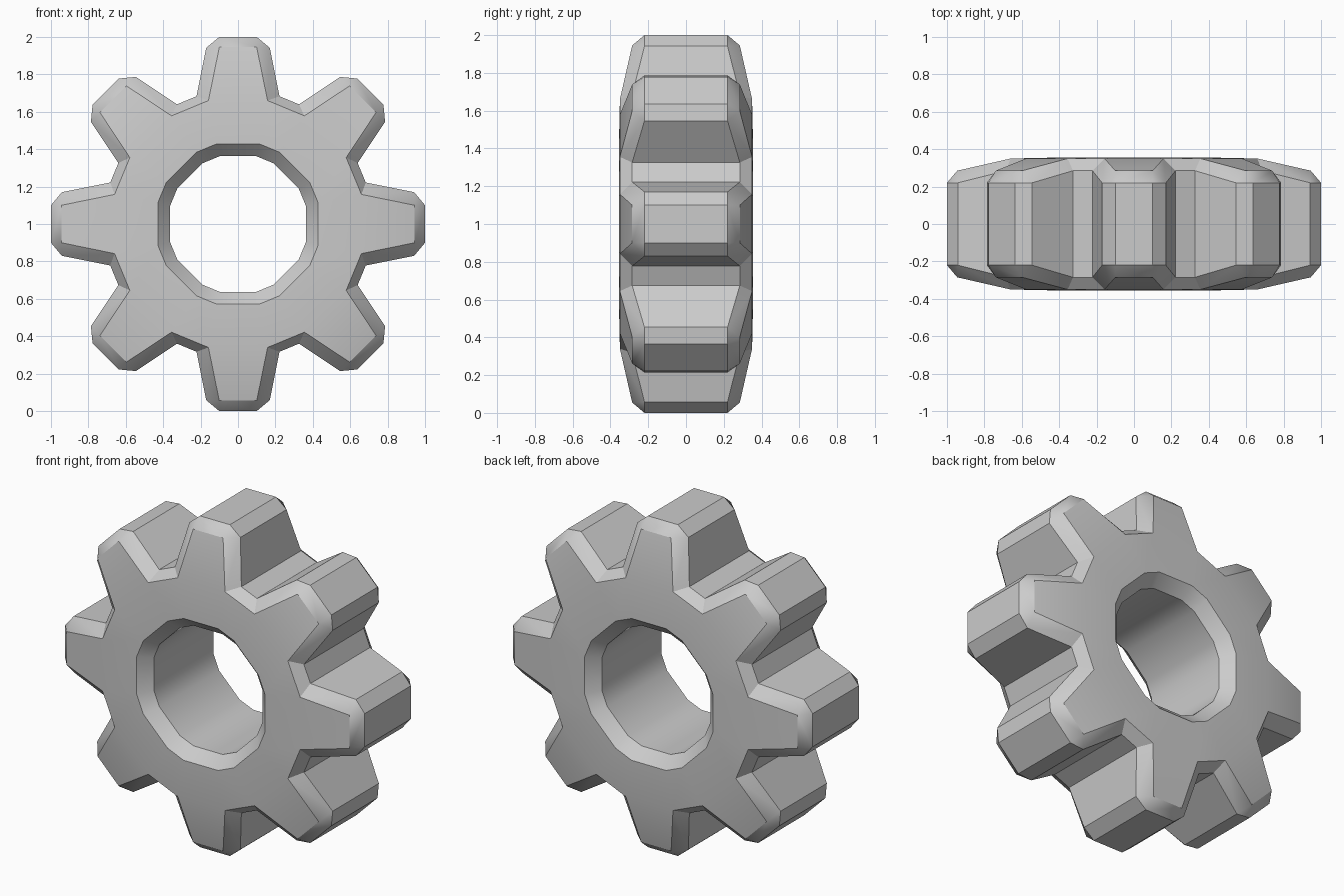
import bpy, bmesh, math

if "Cube" in bpy.data.objects:
    bpy.data.objects.remove(bpy.data.objects["Cube"])

TEETH = 8
# Half-tooth section points: (sideways offset, radius, depth)
P = {
    "tip":   (0.10, 1.00, 0.22),     # outer flat of tooth
    "side":  (0.17, 0.942, 0.22),    # tooth flank, outer end
    "root":  (0.222, 0.683, 0.285),  # tooth flank, valley end
    "crown": (0.10, 0.945, 0.285),   # front face, outer end
    "face":  (0.158, 0.66, 0.350),   # front face, valley end
    "rim":   (0.115, 0.428, 0.355),  # hole chamfer, outer
    "wall":  (0.097, 0.363, 0.285),  # hole wall
}

bm = bmesh.new()
V = {}
for i in range(TEETH):
    a = i * math.tau / TEETH
    c, s = math.cos(a), math.sin(a)
    for name, (t, r, d) in P.items():
        for h in (-1, 1):
            for f in (-1, 1):
                x = h * t * c + r * s
                z = -h * t * s + r * c
                V[name, i, h, f] = bm.verts.new((x, f * d, 1 + z))

def face(*keys):
    bm.faces.new([V[k] for k in keys])

for i in range(TEETH):
    j = (i + 1) % TEETH
    for f in (-1, 1):
        # Front or back of tooth, hub and hole chamfer
        for a, b in (("tip", "crown"), ("crown", "face"), ("face", "rim"), ("rim", "wall")):
            face((a, i, -1, f), (a, i, 1, f), (b, i, 1, f), (b, i, -1, f))
        # Same bands across the valley to the next tooth
        for a, b in (("root", "face"), ("face", "rim"), ("rim", "wall")):
            face((a, i, 1, f), (a, j, -1, f), (b, j, -1, f), (b, i, 1, f))
        # Bevels along the tooth edges
        for h in (-1, 1):
            face(("tip", i, h, f), ("side", i, h, f), ("crown", i, h, f))
            face(("side", i, h, f), ("root", i, h, f), ("face", i, h, f), ("crown", i, h, f))

    # Surfaces running through the depth
    def through(a, b):
        face((*a, -1), (*b, -1), (*b, 1), (*a, 1))
    for n in ("tip", "wall"):
        through((n, i, -1), (n, i, 1))
    for n in ("root", "wall"):
        through((n, i, 1), (n, j, -1))
    for h in (-1, 1):
        through(("tip", i, h), ("side", i, h))
        through(("side", i, h), ("root", i, h))

bmesh.ops.recalc_face_normals(bm, faces=bm.faces)
mesh = bpy.data.meshes.new("gear")
bm.to_mesh(mesh)
bm.free()
gear = bpy.data.objects.new("gear", mesh)
bpy.context.collection.objects.link(gear)

# Smooth face and hole, crisp bevels
bpy.context.view_layer.objects.active = gear
gear.select_set(True)
bpy.ops.object.shade_smooth_by_angle(angle=math.radians(33))
